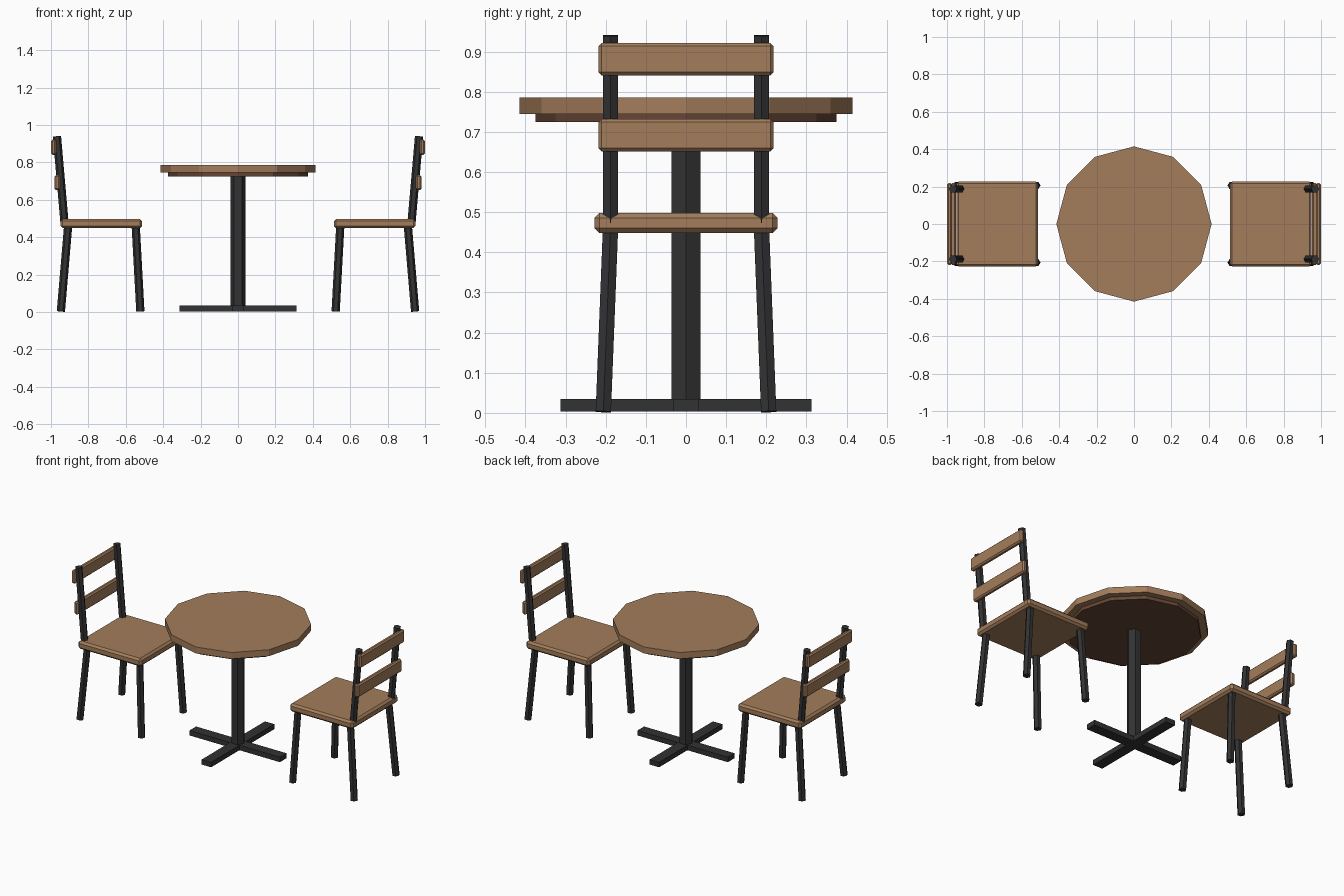
import bpy, bmesh, math
from mathutils import Vector, Matrix

if "Cube" in bpy.data.objects:
    bpy.data.objects.remove(bpy.data.objects["Cube"])


def material(name, rgb):
    m = bpy.data.materials.new(name)
    m.diffuse_color = (*rgb, 1)
    m.use_nodes = True
    m.node_tree.nodes["Principled BSDF"].inputs["Base Color"].default_value = m.diffuse_color
    return m


wood = material("wood", (0.37, 0.205, 0.105))
dark_wood = material("dark_wood", (0.13, 0.06, 0.035))
metal = material("dark_metal", (0.032, 0.032, 0.034))


def finish(bm, name, mat):
    bmesh.ops.recalc_face_normals(bm, faces=bm.faces)
    me = bpy.data.meshes.new(name)
    bm.to_mesh(me)
    bm.free()
    me.materials.append(mat)
    ob = bpy.data.objects.new(name, me)
    bpy.context.collection.objects.link(ob)
    return ob


def prism(name, a, b, radius, sides, mat):
    """Straight rod from a to b with a corner pointing along x."""
    a, b = Vector(a), Vector(b)
    d = b - a
    spin = Vector((0, 0, 1)).rotation_difference(d).to_matrix().to_4x4()
    bm = bmesh.new()
    bmesh.ops.create_cone(bm, cap_ends=True, segments=sides, radius1=radius,
                          radius2=radius, depth=d.length,
                          matrix=Matrix.Translation((a + b) / 2) @ spin
                          @ Matrix.Rotation(math.pi / 2, 4, 'Z'))
    return finish(bm, name, mat)


def box(name, centre, size, mat, bevel=0):
    bm = bmesh.new()
    bmesh.ops.create_cube(bm, size=1, matrix=Matrix.Translation(centre)
                          @ Matrix.Diagonal((*size, 1)))
    if bevel:
        bmesh.ops.bevel(bm, geom=bm.edges[:], offset=bevel, segments=1,
                        affect='EDGES')
    return finish(bm, name, mat)


# Table: faceted top, under-disc, column and crossed feet
prism("table_top", (0, 0, 0.745), (0, 0, 0.785), 0.415, 12, wood)
prism("table_under_disc", (0, 0, 0.724), (0, 0, 0.746), 0.375, 12, dark_wood)
prism("table_column", (0, 0, 0.02), (0, 0, 0.73), 0.041, 6, metal)
box("table_foot_x", (0, 0, 0.019), (0.624, 0.065, 0.031), metal)
box("table_foot_y", (0, 0, 0.019), (0.065, 0.624, 0.031), metal)

# Two chairs facing the table
for sx, side in ((-1, "left"), (1, "right")):
    box(f"{side}_seat", (sx * 0.731, 0, 0.473), (0.436, 0.456, 0.05), wood, 0.012)
    for sy in (-1, 1):
        prism(f"{side}_front_leg", (sx * 0.522, sy * 0.206, 0.003),
              (sx * 0.547, sy * 0.188, 0.462), 0.022, 6, metal)
        prism(f"{side}_back_leg", (sx * 0.947, sy * 0.206, 0.003),
              (sx * 0.908, sy * 0.188, 0.462), 0.022, 6, metal)
        prism(f"{side}_back_post", (sx * 0.927, sy * 0.188, 0.47),
              (sx * 0.968, sy * 0.188, 0.94), 0.022, 6, metal)
    # Back slats behind the posts
    for x, z, part in ((0.986, 0.881, "upper"), (0.967, 0.692, "lower")):
        box(f"{side}_{part}_slat", (sx * x, 0, z), (0.028, 0.436, 0.081),
            wood, 0.008)
